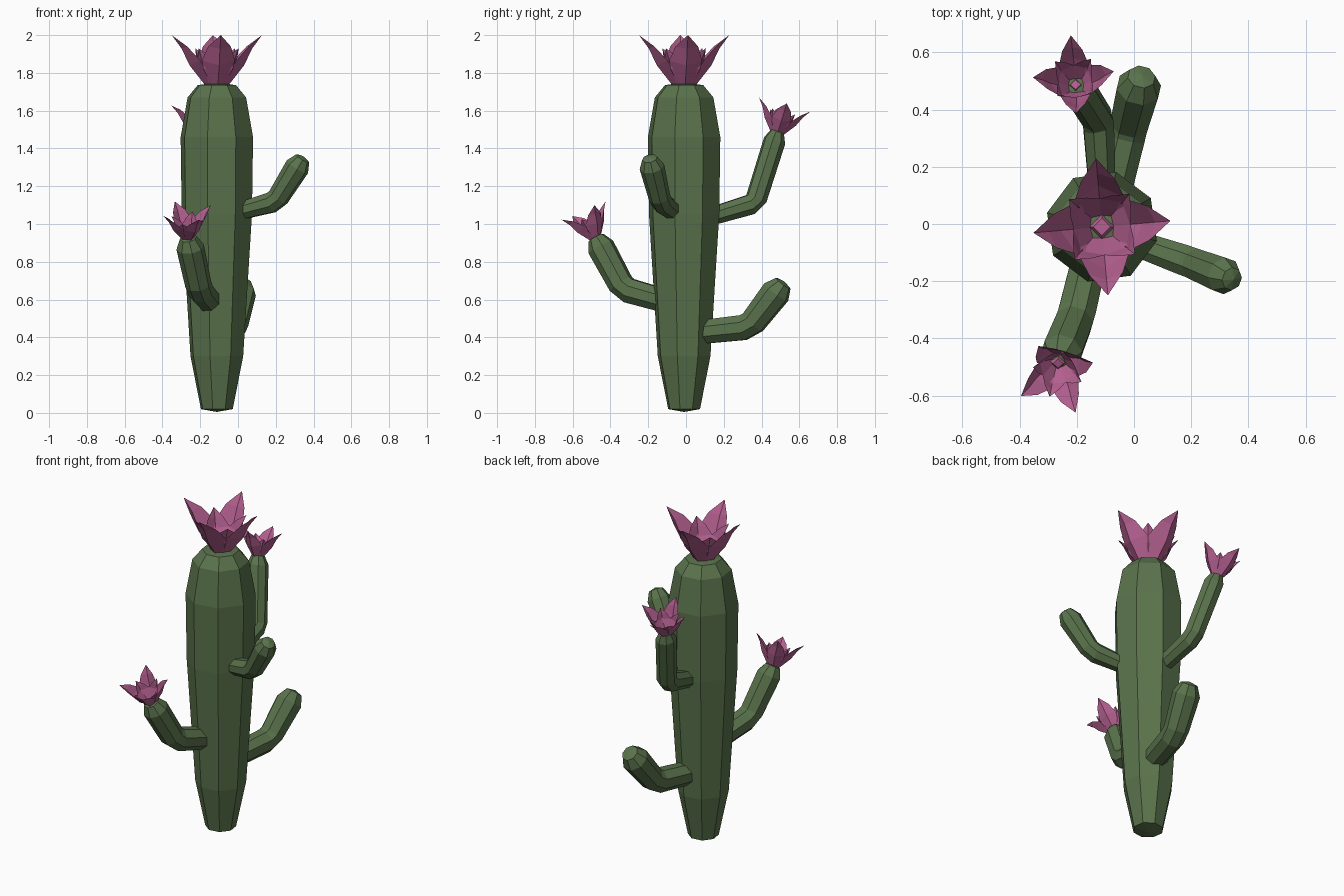
import bpy, bmesh, math
from mathutils import Vector, Matrix

if "Cube" in bpy.data.objects:
    bpy.data.objects.remove(bpy.data.objects["Cube"])


def material(name, color):
    m = bpy.data.materials.new(name)
    m.diffuse_color = (*color, 1)
    m.use_nodes = True
    m.node_tree.nodes["Principled BSDF"].inputs["Base Color"].default_value = m.diffuse_color
    return m


GREEN = material("cactus green", (0.102, 0.171, 0.072))
PINK = material("blossom pink", (0.456, 0.117, 0.279))


def finish(name, bm, mat):
    bmesh.ops.recalc_face_normals(bm, faces=bm.faces)
    me = bpy.data.meshes.new(name)
    bm.to_mesh(me)
    bm.free()
    me.materials.append(mat)
    ob = bpy.data.objects.new(name, me)
    bpy.context.collection.objects.link(ob)


def tube(name, path, side, sides=8, phase=0.0, bulge=0.0):
    """Loft rings of (point, radius) along a path; side is one fixed cross axis."""
    bm = bmesh.new()
    pts = [Vector(p) for p, r in path]
    rings = []
    for i, (p, r) in enumerate(path):
        a, b = pts[max(i - 1, 0)], pts[min(i + 1, len(pts) - 1)]
        up = (b - a).normalized().cross(side)
        rings.append([bm.verts.new(pts[i] + r * (math.cos(t) * side + math.sin(t) * up))
                      for t in (phase + 2 * math.pi * k / sides for k in range(sides))])
    for lo, hi in zip(rings, rings[1:]):
        for k in range(sides):
            j = (k + 1) % sides
            bm.faces.new((lo[k], lo[j], hi[j], hi[k]))
    # Slightly domed ends
    for ring, near, end in ((rings[0], pts[1], pts[0]), (rings[-1], pts[-2], pts[-1])):
        apex = bm.verts.new(end + (end - near).normalized() * bulge)
        for k in range(sides):
            bm.faces.new((ring[k], ring[(k + 1) % sides], apex))
    finish(name, bm, GREEN)


def arm(name, base, elbow, tip, r0, r1, r2):
    base, elbow, tip = map(Vector, (base, elbow, tip))
    flat = tip - base
    side = Vector((-flat.y, flat.x, 0)).normalized()
    d0, d1 = (elbow - base).normalized(), (tip - elbow).normalized()
    path = [(base, r0), (elbow - d0 * r1 * 0.45, r1), (elbow + d1 * r1 * 0.45, r1),
            (tip - d1 * 0.02, r2), (tip + d1 * r2 * 0.5, r2 * 0.62)]
    tube(name, path, side, 8, math.pi / 8, 0.012)


def flower(name, base, axis, turn, s):
    """Four open outer petals and four upright inner ones, creased along the middle."""
    bm = bmesh.new()
    # rows: radius, height, half width, outward crease
    outer = [(0.045, 0.0, 0.045, 0.012), (0.12, 0.125, 0.088, 0.025), (0.175, 0.2, 0.06, 0.012)]
    inner = [(0.03, 0.0, 0.035, 0.01), (0.09, 0.1, 0.07, 0.02), (0.115, 0.145, 0.045, 0.01)]
    for rows, tip, shift in ((outer, (0.24, 0.26), 0), (inner, (0.15, 0.19), 45)):
        for q in range(4):
            rot = Matrix.Rotation(math.radians(turn + shift + 90 * q), 3, 'Z')
            V = lambda x, y, z: bm.verts.new(rot @ Vector((x, y, z)))
            grid = [(V(r - c, -w, h), V(r + c, 0, h - c), V(r - c, w, h)) for r, h, w, c in rows]
            for a, b in zip(grid, grid[1:]):
                bm.faces.new((a[0], a[1], b[1], b[0]))
                bm.faces.new((a[1], a[2], b[2], b[1]))
            t = V(tip[0], 0, tip[1])
            a = grid[-1]
            bm.faces.new((a[0], a[1], t))
            bm.faces.new((a[1], a[2], t))
    # Small closed centre
    bmesh.ops.create_cone(bm, cap_ends=True, segments=4, radius1=0.05, radius2=0.03, depth=0.03,
                          matrix=Matrix.Translation((0, 0, 0.01)))
    q = Vector((0, 0, 1)).rotation_difference(Vector(axis).normalized()).to_matrix().to_4x4()
    bm.transform(Matrix.Translation(base) @ q @ Matrix.Scale(s, 4))
    finish(name, bm, PINK)


# Trunk: eight-sided, tapering to the foot
CX, CY = -0.112, -0.01
trunk = [(0.02, 0.087), (0.3, 0.144), (1.05, 0.192), (1.46, 0.198), (1.67, 0.16), (1.735, 0.105)]
tube("trunk", [((CX, CY, z), r) for z, r in trunk], Vector((1, 0, 0)), 8, math.radians(30.5), 0.015)

# Arms
arm("right_arm", (0.0, -0.065, 1.065), (0.2, -0.135, 1.12), (0.325, -0.185, 1.32), 0.048, 0.058, 0.066)
arm("low_back_arm", (-0.075, 0.10, 0.43), (-0.02, 0.335, 0.455), (0.02, 0.49, 0.655), 0.068, 0.072, 0.08)
arm("high_back_arm", (-0.11, 0.1, 1.03), (-0.125, 0.365, 1.11), (-0.195, 0.475, 1.46), 0.05, 0.058, 0.06)
arm("front_arm", (-0.15, -0.1, 0.59), (-0.205, -0.33, 0.655), (-0.257, -0.46, 0.895), 0.066, 0.07, 0.074)

# Blossoms
flower("top_flower", (CX, CY, 1.74), (0, 0, 1), 5, 1.0)
flower("back_arm_flower", (-0.203, 0.483, 1.485), (-0.06, 0.27, 1), 4, 0.59)
flower("front_arm_flower", (-0.265, -0.482, 0.93), (-0.03, -0.43, 1), 27, 0.59)
